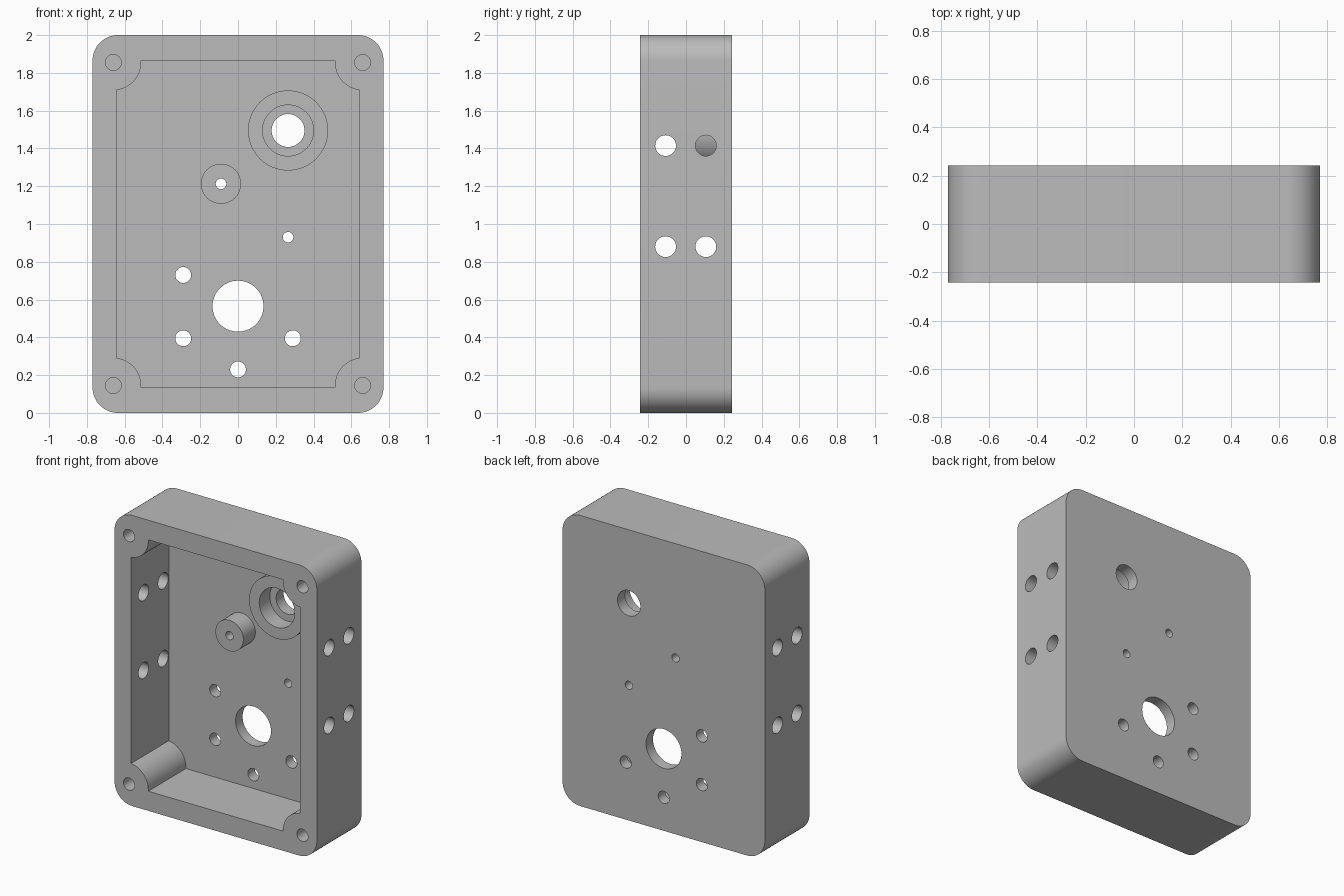
import bpy, bmesh
from math import sin, cos, pi, radians
from mathutils import Matrix, Vector

old = bpy.data.objects.get("Cube")
if old:
    bpy.data.objects.remove(old, do_unlink=True)

W, D, H = 0.77, 0.2425, 2.0        # half width, half depth, height
FLOOR = 0.166                      # inner face of the back wall
POST_X, POST_Z = 0.66, 0.855       # corner posts, measured from the middle
MID = H / 2

grey = bpy.data.materials.new("plain grey")
grey.use_nodes = True
colour = (0.5, 0.5, 0.5, 1)
grey.diffuse_color = colour
grey.node_tree.nodes["Principled BSDF"].inputs["Base Color"].default_value = colour


def arc(cx, cz, r, a0, a1, n=16):
    """Points on an arc, angles in degrees."""
    return [(cx + r * cos(radians(a0 + (a1 - a0) * i / n)),
             cz + r * sin(radians(a0 + (a1 - a0) * i / n))) for i in range(n + 1)]


def make_object(name, bm):
    bmesh.ops.recalc_face_normals(bm, faces=bm.faces)
    mesh = bpy.data.meshes.new(name)
    bm.to_mesh(mesh)
    bm.free()
    mesh.materials.append(grey)
    obj = bpy.data.objects.new(name, mesh)
    bpy.context.collection.objects.link(obj)
    return obj


def prism(name, outline, y0, y1):
    """Extrude an x-z outline along y."""
    bm = bmesh.new()
    face = bm.faces.new([bm.verts.new((x, y0, z)) for x, z in outline])
    new = bmesh.ops.extrude_face_region(bm, geom=[face])["geom"]
    bmesh.ops.translate(bm, vec=(0, y1 - y0, 0),
                        verts=[v for v in new if isinstance(v, bmesh.types.BMVert)])
    return make_object(name, bm)


def rods(name, items):
    """Round rods, each given as start, end, radius."""
    bm = bmesh.new()
    for start, end, r in items:
        a, b = Vector(start), Vector(end)
        turn = (b - a).to_track_quat('Z', 'Y').to_matrix().to_4x4()
        bmesh.ops.create_cone(bm, cap_ends=True, segments=64, radius1=r, radius2=r,
                              depth=(b - a).length,
                              matrix=Matrix.Translation((a + b) / 2) @ turn)
    return make_object(name, bm)


def along_y(x, z, r, y0, y1):
    return ((x, y0, z), (x, y1, z), r)


def combine(target, tool, operation):
    """Apply a boolean and discard the tool."""
    tool.hide_render = True
    mod = target.modifiers.new(operation.title(), 'BOOLEAN')
    mod.operation, mod.solver, mod.object = operation, 'EXACT', tool
    bpy.context.view_layer.objects.active = target
    bpy.ops.object.modifier_apply(modifier=mod.name)
    bpy.data.objects.remove(tool, do_unlink=True)


# Rounded outer block
R = 0.135
outline = []
for sx, sz, a in ((1, 1, 0), (-1, 1, 90), (-1, -1, 180), (1, -1, 270)):
    outline += arc(sx * (W - R), MID + sz * (MID - R), R, a, a + 90)
housing = prism("housing", outline, -D, D)

# Pocket open to the front, scooped around the four corner posts
IN_X, IN_Z, POST_R = 0.643, 0.865, 0.147
quarter = [(x, z) for x, z in arc(POST_X, POST_Z, POST_R, 270, 180)]
quarter[0], quarter[-1] = (IN_X, quarter[0][1]), (quarter[-1][0], IN_Z)
pocket = []
for sx, sz in ((1, 1), (-1, 1), (-1, -1), (1, -1)):
    part = [(sx * x, MID + sz * z) for x, z in quarter]
    pocket += part if sx * sz > 0 else part[::-1]
combine(housing, prism("pocket", pocket, -D - 0.1, FLOOR), 'DIFFERENCE')

# Raised bosses on the floor
bearing, pivot = (0.265, 1.495), (-0.09, 1.213)
combine(housing, rods("bosses", [along_y(*bearing, 0.212, 0.045, FLOOR + 0.03),
                                 along_y(*pivot, 0.106, 0.035, FLOOR + 0.03)]), 'UNION')

# Stepped bore in the large boss
combine(housing, rods("counterbore", [along_y(*bearing, 0.135, -0.1, 0.16)]), 'DIFFERENCE')

# Holes through the back wall
back = [(*bearing, 0.087), (*pivot, 0.028), (0.265, 0.93, 0.028), (0, 0.565, 0.135),
        (-0.29, 0.73, 0.042), (-0.29, 0.395, 0.042), (0.29, 0.395, 0.042), (0, 0.23, 0.042)]
holes = [along_y(x, z, r, -0.1, D + 0.1) for x, z, r in back]

# Blind screw holes in the corner posts
holes += [along_y(sx * POST_X, MID + sz * POST_Z, 0.042, -D - 0.1, 0.05)
          for sx in (-1, 1) for sz in (-1, 1)]

# Holes through both side walls
holes += [((s * 0.58, y, z), (s * 0.9, y, z), 0.055)
          for s in (-1, 1) for y in (-0.108, 0.105) for z in (0.88, 1.415)]
combine(housing, rods("holes", holes), 'DIFFERENCE')

# Smooth curved walls, sharp rims
bpy.ops.object.select_all(action='DESELECT')
housing.select_set(True)
bpy.context.view_layer.objects.active = housing
bpy.ops.object.shade_smooth_by_angle(angle=radians(30))
